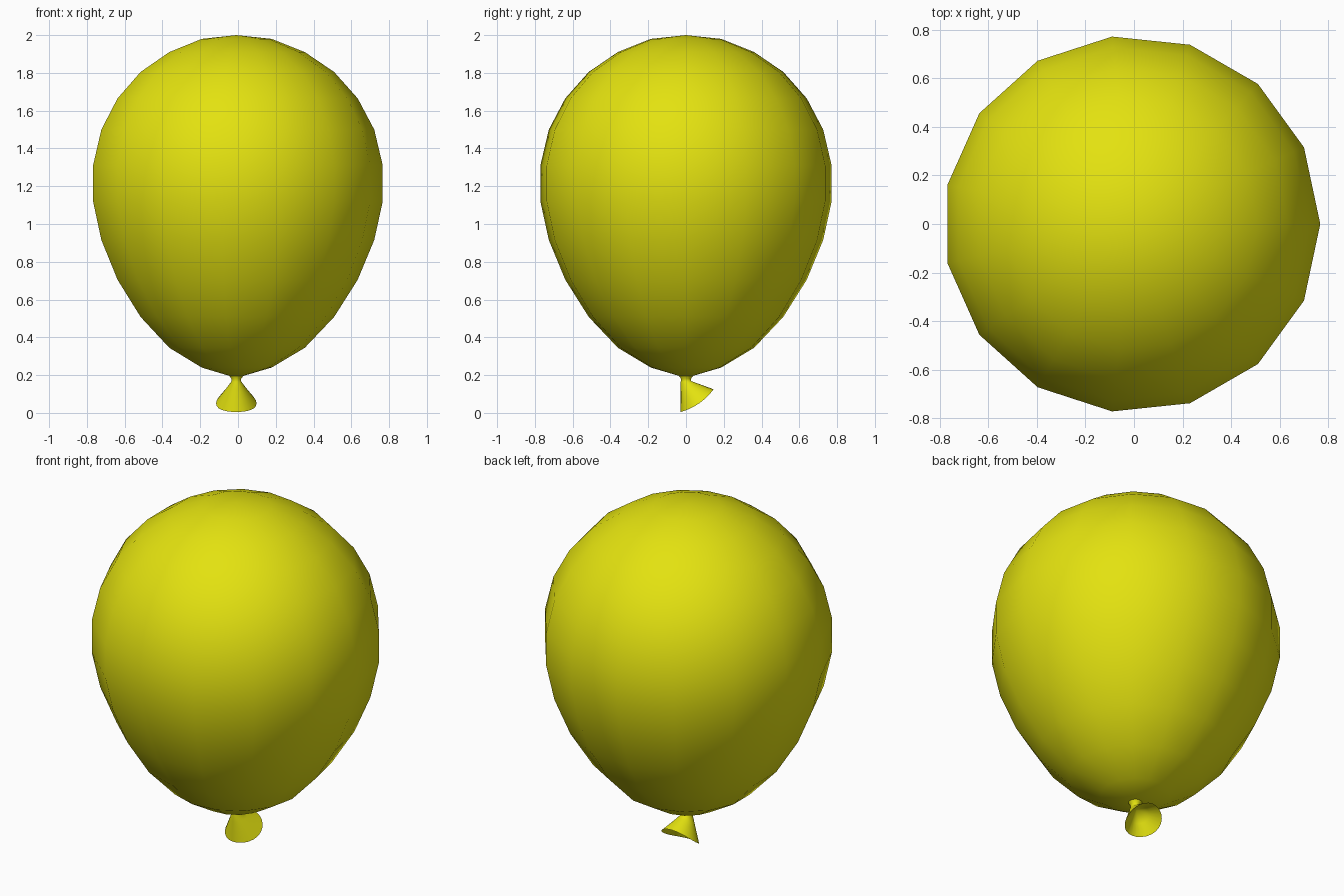
import bpy, bmesh, math
from mathutils import Vector

cube = bpy.data.objects.get("Cube")
if cube:
    bpy.data.objects.remove(cube, do_unlink=True)

AXIS_X = -0.009

yellow = bpy.data.materials.new("balloon_yellow")
yellow.use_nodes = True
COLOUR = (0.77, 0.76, 0.005, 1)
yellow.diffuse_color = COLOUR
yellow.node_tree.nodes["Principled BSDF"].inputs["Base Color"].default_value = COLOUR


def loft(name, rings, start=None, end=None):
    """Skin a list of equal-length point rings, optionally closing to poles."""
    bm = bmesh.new()
    loops = [[bm.verts.new(p) for p in ring] for ring in rings]
    n = len(loops[0])
    for a, b in zip(loops, loops[1:]):
        for i in range(n):
            j = (i + 1) % n
            bm.faces.new((a[i], a[j], b[j], b[i]))
    for point, loop in ((start, loops[0]), (end, loops[-1])):
        if point:
            pole = bm.verts.new(point)
            for i in range(n):
                bm.faces.new((loop[i], pole, loop[(i + 1) % n]))
    bmesh.ops.recalc_face_normals(bm, faces=bm.faces)
    mesh = bpy.data.meshes.new(name)
    bm.to_mesh(mesh)
    bm.free()
    mesh.materials.append(yellow)
    obj = bpy.data.objects.new(name, mesh)
    bpy.context.collection.objects.link(obj)
    bpy.ops.object.select_all(action="DESELECT")
    obj.select_set(True)
    bpy.context.view_layer.objects.active = obj
    bpy.ops.object.shade_smooth_by_angle(angle=math.radians(70))
    return obj


# Balloon body: a 15-sided sphere, drawn out towards the bottom
heights = [1.98, 1.91, 1.805, 1.665, 1.5, 1.31, 1.12, 0.915, 0.705, 0.508, 0.345, 0.24]
SIDES, STEPS = 15, len(heights) + 1
body_rings = []
for k, z in enumerate(heights, 1):
    r = 0.781 * math.sin(math.pi * k / STEPS)
    body_rings.append([(AXIS_X + r * math.cos(math.tau * i / SIDES),
                        r * math.sin(math.tau * i / SIDES), z) for i in range(SIDES)])
loft("balloon_body", body_rings, (AXIS_X, 0, 2.0), (AXIS_X, 0, 0.185))


# Knot: neck and a flared, tilted lip with a hollow inside
def knot_ring(front, back, half_width, bend=0.0, sides=24):
    f, b = Vector((AXIS_X, *front)), Vector((AXIS_X, *back))
    centre, half = (f + b) / 2, (b - f) / 2
    down = Vector((0, half.z, -half.y)).normalized() * bend
    points = []
    for i in range(sides):
        a = math.tau * i / sides
        side = Vector((half_width * math.cos(a), 0, 0))
        points.append(centre + side + half * math.sin(a) + down * math.cos(a) ** 2)
    return points


def flare(t):
    return knot_ring((-0.028, 0.165 - 0.16 * t), (0.028 + 0.118 * t, 0.168 - 0.043 * t),
                     0.026 + 0.081 * t, 0.018 * t)


neck = [knot_ring((-0.04, 0.2), (0.04, 0.2), 0.04),
        knot_ring((-0.026, 0.18), (0.026, 0.18), 0.025)]
outer = [flare(t) for t in (0, 0.25, 0.5, 0.75, 1)]
loft("knot_outside", neck + outer)

lift = Vector((0, -0.002, 0.004))
hollow = [flare(1), [p.lerp(Vector((AXIS_X, 0.01, 0.15)), 0.5) - lift for p in flare(1)]]
inside = loft("knot_inside", hollow, end=(AXIS_X, 0.01, 0.145))
# The hollow faces down and outwards
if inside.data.polygons[-1].normal.dot(
        Vector((AXIS_X, 0.06, 0.06)) - inside.data.polygons[-1].center) < 0:
    inside.data.flip_normals()
